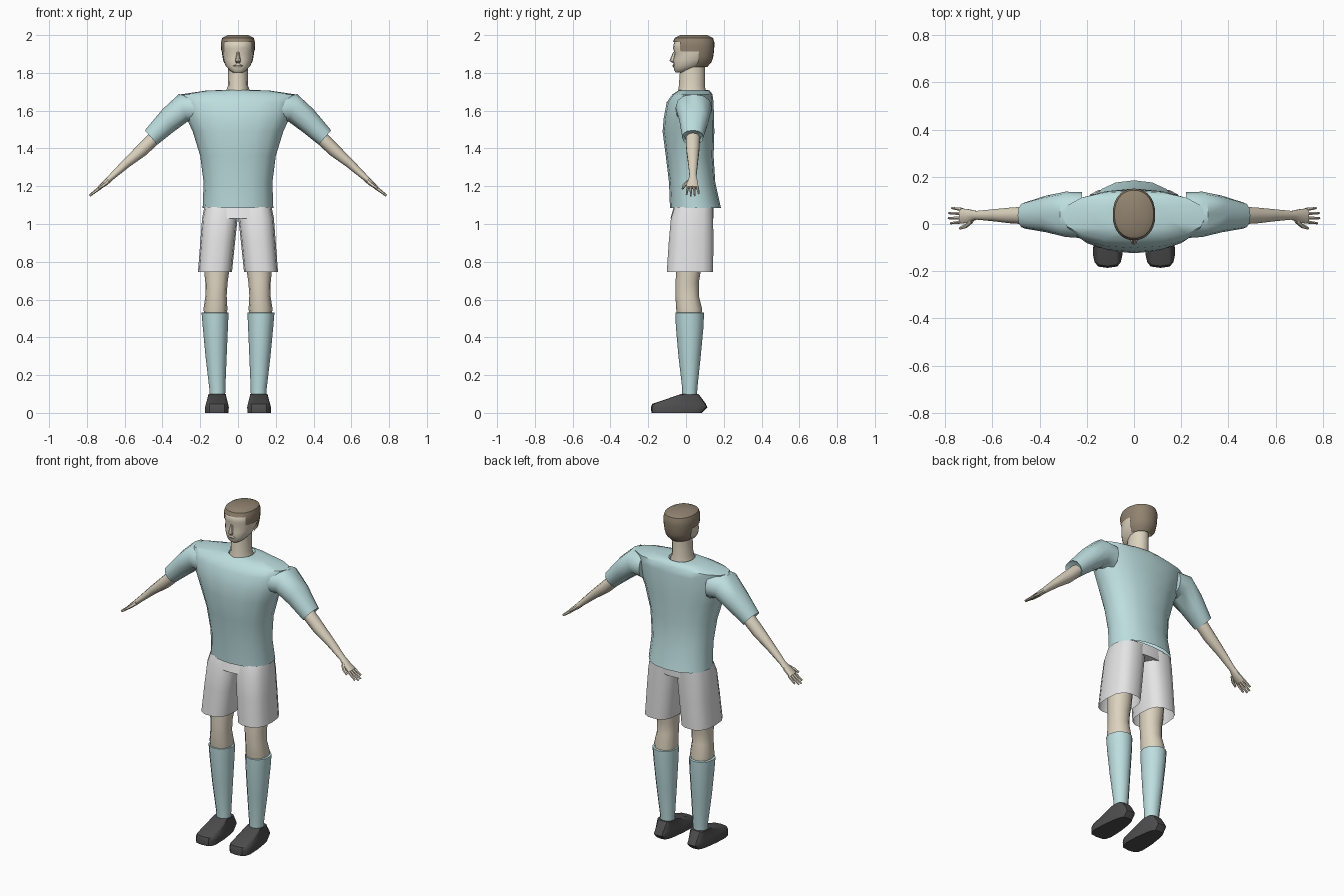
import bpy, bmesh, math
from mathutils import Vector


def material(name, rgb):
    m = bpy.data.materials.new(name)
    m.diffuse_color = (*rgb, 1)
    return m


TEAL = material("pale teal cloth", (0.51, 0.73, 0.74))
WHITE = material("white cloth", (0.78, 0.78, 0.78))
SKIN = material("skin", (0.72, 0.65, 0.52))
HAIR = material("brown hair", (0.28, 0.225, 0.16))
SHOE = material("dark shoe", (0.075, 0.075, 0.078))


def power(v, p):
    return math.copysign(abs(v) ** (2 / p), v)


def loft(name, rings, mat, n=12, p=2.0, caps=True, mirror=False,
         keep=None, warp=None, angle=40):
    """Skin rings (xa, za, xb, zb, y_front, y_back): superellipses whose
    one axis runs from a to b in the xz plane and other axis along y."""
    bm = bmesh.new()
    loops = []
    for xa, za, xb, zb, y0, y1 in rings:
        a, b = Vector((xa, 0, za)), Vector((xb, 0, zb))
        mid = (a + b) / 2 + Vector((0, (y0 + y1) / 2, 0))
        u, v = (a - b) / 2, Vector((0, (y1 - y0) / 2, 0))
        loop = []
        for i in range(n):
            t = 2 * math.pi * i / n
            loop.append(bm.verts.new(mid + u * power(math.cos(t), p) + v * power(math.sin(t), p)))
        loops.append(loop)
    for lo, hi in zip(loops, loops[1:]):
        for i in range(n):
            j = (i + 1) % n
            bm.faces.new((lo[i], lo[j], hi[j], hi[i]))
    if caps:
        bm.faces.new(loops[0][::-1])
        bm.faces.new(loops[-1])
    bmesh.ops.recalc_face_normals(bm, faces=bm.faces)
    if not caps and sum(f.normal.dot(f.calc_center_median() - mid_of(bm)) for f in bm.faces) < 0:
        bmesh.ops.reverse_faces(bm, faces=bm.faces)
    if keep:
        drop = [f for f in bm.faces if not keep(f.calc_center_median())]
        bmesh.ops.delete(bm, geom=drop, context='FACES')
    if warp:
        for vert in bm.verts:
            vert.co = warp(vert.co)
    me = bpy.data.meshes.new(name)
    bm.to_mesh(me)
    bm.free()
    me.materials.append(mat)
    ob = bpy.data.objects.new(name, me)
    bpy.context.collection.objects.link(ob)
    bpy.ops.object.select_all(action='DESELECT')
    ob.select_set(True)
    bpy.context.view_layer.objects.active = ob
    bpy.ops.object.shade_smooth_by_angle(angle=math.radians(angle))
    if mirror:
        ob.modifiers.new("mirror", 'MIRROR')
    return ob


def mid_of(bm):
    return sum((v.co for v in bm.verts), Vector()) / len(bm.verts)


def level(rows):
    """Centred horizontal rings from (z, half width, y front, y back)."""
    return [(r, z, -r, z, y0, y1) for z, r, y0, y1 in rows]


def side(rows):
    """Off-centre horizontal rings from (z, x inner, x outer, y front, y back)."""
    return [(x1, z, x0, z, y0, y1) for z, x0, x1, y0, y1 in rows]


# Shirt body and sleeves
loft("shirt_body", level([
    (1.085, .187, -.085, .185), (1.22, .182, -.09, .155), (1.36, .20, -.107, .146),
    (1.49, .24, -.124, .15), (1.56, .272, -.118, .148), (1.645, .298, -.102, .146),
    (1.686, .305, -.072, .14), (1.706, .17, -.042, .126), (1.71, .07, -.036, .112),
    (1.695, .06, -.03, .10)]), TEAL, n=16, p=2.2, caps=False)
loft("sleeve", [
    (.22, 1.685, .22, 1.53, -.06, .135), (.314, 1.687, .266, 1.543, -.055, .137),
    (.40, 1.607, .345, 1.485, -.035, .12), (.493, 1.496, .427, 1.42, -.02, .092),
    (.47, 1.488, .427, 1.438, -.008, .08)], TEAL, n=12, p=2.3, mirror=True)

# Shorts: joined hips and two open legs
loft("shorts_hips", level([(1.03, .187, -.082, .146), (1.10, .178, -.062, .145)]),
     WHITE, n=16, p=2.6)
loft("shorts_leg", side([
    (.745, .032, .212, -.104, .146), (.90, .016, .20, -.094, .147),
    (1.03, .002, .19, -.082, .146), (1.09, .0, .178, -.062, .145)]),
    WHITE, n=14, p=2.7, caps=False, mirror=True)

# Legs, socks and shoes
loft("leg", side([
    (.50, .062, .175, -.045, .08), (.55, .056, .183, -.052, .085),
    (.62, .06, .172, -.056, .068), (.69, .055, .173, -.056, .068),
    (.74, .048, .178, -.052, .076), (.95, .04, .18, -.06, .10)]),
    SKIN, n=12, p=2.2, mirror=True)
loft("sock", side([
    (.08, .068, .15, -.02, .058), (.13, .067, .152, -.02, .06),
    (.30, .06, .172, -.04, .078), (.46, .053, .187, -.054, .093),
    (.53, .05, .193, -.056, .095), (.532, .06, .18, -.048, .085)]),
    TEAL, n=12, mirror=True)


def taper_heel(co):
    k = min(1, max(.68, 1 - (co.y + .10) * 1.8)) if co.z < .07 else 1
    return Vector((.11 + (co.x - .11) * k, co.y, co.z))


loft("shoe", side([
    (0, .048, .176, -.183, .085), (.03, .046, .177, -.186, .113),
    (.048, .05, .172, -.178, .105), (.10, .064, .156, -.025, .066)]),
    SHOE, n=16, p=4, mirror=True, warp=taper_heel, angle=30)

# Arms, palms, fingers
loft("arm", [
    (.40, 1.54, .355, 1.48, 0, .075), (.476, 1.472, .43, 1.418, -.002, .075),
    (.53, 1.418, .485, 1.366, 0, .072), (.605, 1.342, .572, 1.305, .01, .064),
    (.68, 1.262, .657, 1.238, .018, .056), (.712, 1.229, .692, 1.207, .004, .064),
    (.742, 1.2, .727, 1.184, 0, .068)], SKIN, n=10, mirror=True)
for i, reach in enumerate((.78, .79, .788, .775)):
    y, drop = .009 + .0175 * i, (reach - .73) * .75
    tip = y + (i - 1.5) * .004
    loft("finger", [
        (.735, 1.201, .722, 1.186, y - .008, y + .008),
        (reach, 1.2 - drop, reach - .008, 1.19 - drop, tip - .005, tip + .005)],
        SKIN, n=6, mirror=True)
loft("thumb", [
    (.695, 1.236, .678, 1.218, .004, .026), (.718, 1.213, .705, 1.199, -.018, .002),
    (.742, 1.192, .734, 1.183, -.024, -.012)], SKIN, n=6, mirror=True)

# Neck, head and face relief
loft("neck", level([(1.69, .068, -.045, .108), (1.73, .054, -.038, .10),
                    (1.84, .052, -.03, .102)]), SKIN)
loft("head", level([
    (1.802, .026, -.054, -.005), (1.813, .044, -.063, .03), (1.838, .066, -.066, .085),
    (1.87, .077, -.068, .122), (1.905, .083, -.06, .137), (1.93, .085, -.069, .14),
    (1.965, .083, -.063, .14), (1.985, .065, -.04, .12)]), SKIN, n=20, p=2.2)
loft("nose", level([(1.91, .006, -.068, -.05), (1.864, .015, -.088, -.05),
                    (1.852, .012, -.07, -.05)]), SKIN, n=8)
loft("lips", level([(1.846, .014, -.069, -.05), (1.838, .026, -.072, -.05),
                    (1.828, .014, -.068, -.05)]), SKIN, n=8)


# Hair shell, trimmed to the hairline by position
def hairline(c):
    if c.y < -.035:
        return c.z > 1.965
    return c.z > (1.905 if c.y < .06 else 1.82)


loft("hair", level([
    (1.832, .06, -.06, .113), (1.86, .079, -.062, .137), (1.885, .084, -.064, .144),
    (1.912, .088, -.067, .148), (1.94, .09, -.071, .15), (1.963, .09, -.069, .15),
    (1.985, .083, -.06, .143), (2.0, .055, -.03, .112)]),
    HAIR, n=28, p=2.2, keep=hairline)
